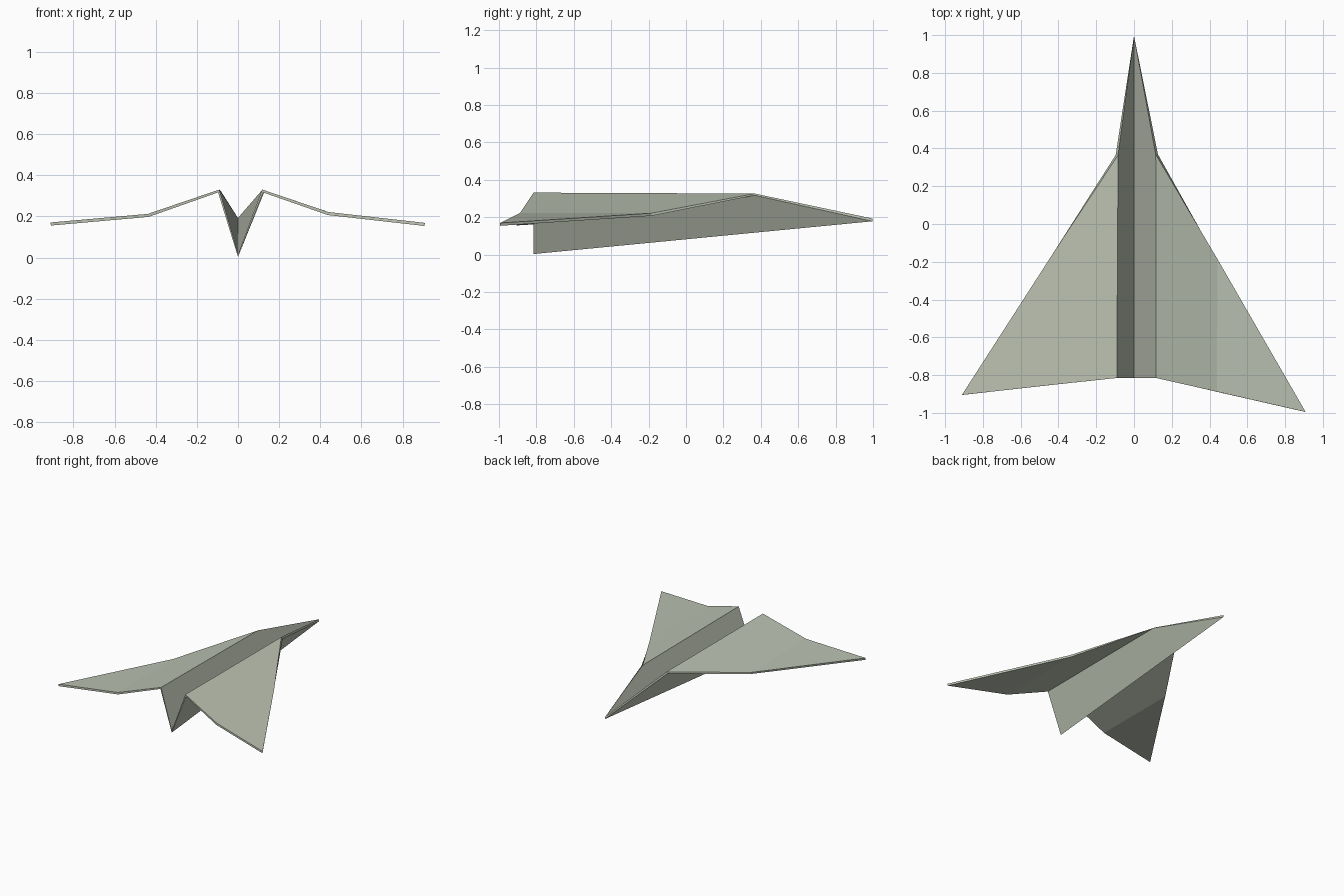
import bpy

cube = bpy.data.objects.get("Cube")
if cube:
    bpy.data.objects.remove(cube, do_unlink=True)

# Paper colour
paper = bpy.data.materials.new("sage_grey_paper")
paper.use_nodes = True
colour = (0.50, 0.54, 0.445, 1.0)
paper.diffuse_color = colour
bsdf = next(n for n in paper.node_tree.nodes if n.type == 'BSDF_PRINCIPLED')
bsdf.inputs["Base Color"].default_value = colour
bsdf.inputs["Roughness"].default_value = 0.9

# Keel fold shared by both halves of the sheet
verts = [(0, -0.815, 0.003), (0, 0.997, 0.178)]
faces = []


def add_half(crease_back, crease_front, bend_front, bend_back, tip, flip):
    """Add one half of the folded sheet: body wall, inner wing, outer wing."""
    b = len(verts)
    verts.extend([crease_back, crease_front, bend_front, bend_back, tip])
    half = [(0, b, b + 1, 1),              # body wall from keel to crease
            (b, b + 3, b + 2, b + 1),      # inner wing panel
            (b + 3, b + 4, b + 2)]         # drooping wing tip
    faces.extend([f[::-1] if flip else f for f in half])


# Left half, slightly larger and swept further back
add_half((0.122, -0.815, 0.317), (0.127, 0.368, 0.317), (0.437, -0.185, 0.207),
         (0.437, -0.888, 0.207), (0.907, -0.995, 0.154), False)
# Right half
add_half((-0.097, -0.815, 0.317), (-0.097, 0.365, 0.317), (-0.435, -0.172, 0.198),
         (-0.435, -0.852, 0.198), (-0.91, -0.905, 0.156), True)

mesh = bpy.data.meshes.new("folded_paper_sheet")
mesh.from_pydata(verts, [], faces)
mesh.materials.append(paper)
mesh.update()
plane = bpy.data.objects.new("folded_paper_sheet", mesh)
bpy.context.collection.objects.link(plane)

# Paper thickness, grown upward from the underside
solid = plane.modifiers.new("paper_thickness", 'SOLIDIFY')
solid.thickness = 0.015
solid.offset = 1.0
